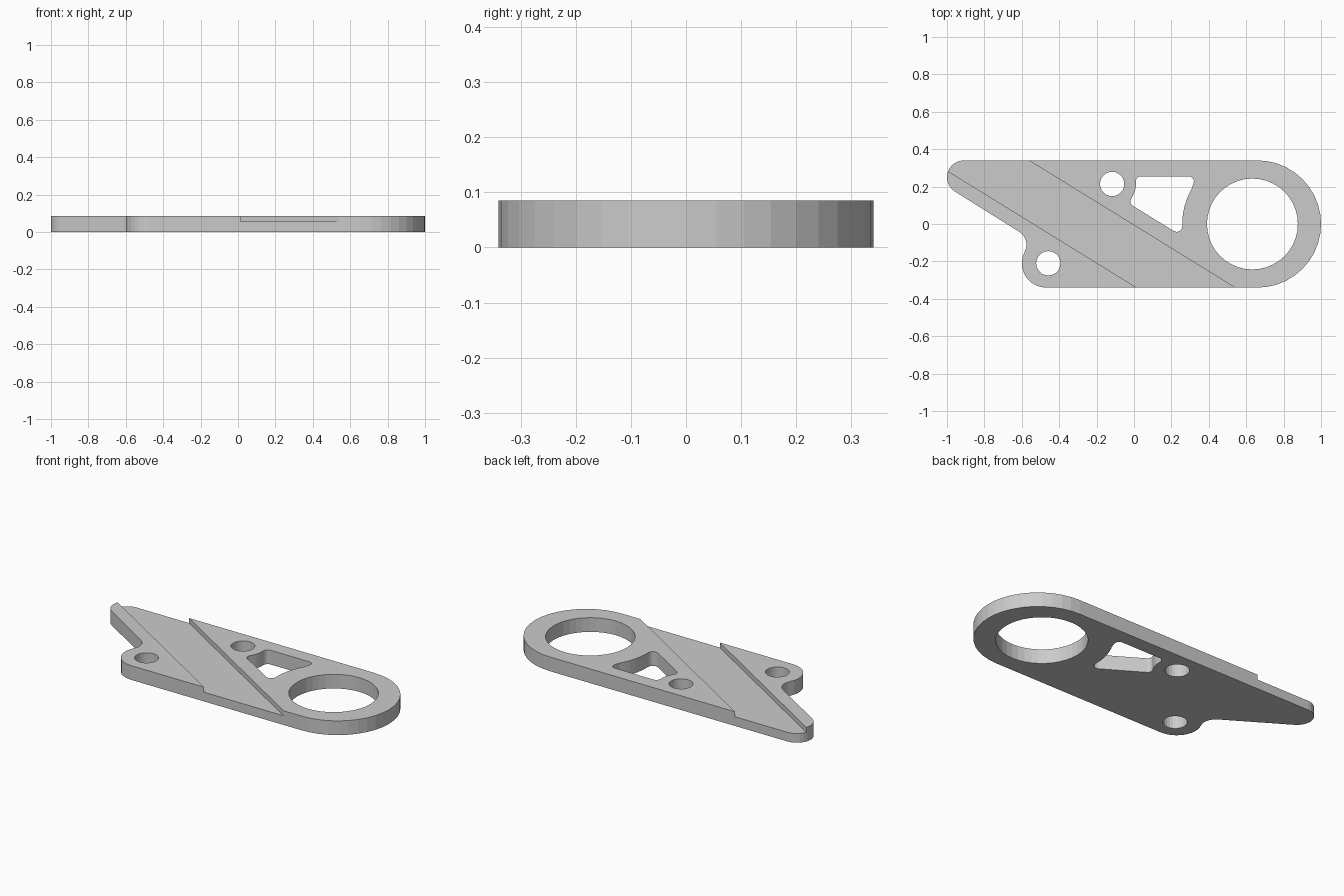
import bpy, bmesh
from math import cos, sin, radians

if "Cube" in bpy.data.objects:
    bpy.data.objects.remove(bpy.data.objects["Cube"])

H = 0.085          # plate thickness
GROOVE_Z = 0.055   # floor of the diagonal channel


def arc(cx, cy, r, a0, a1, n):
    """Points along an arc, angles in degrees."""
    return [(cx + r * cos(radians(a0 + (a1 - a0) * i / n)),
             cy + r * sin(radians(a0 + (a1 - a0) * i / n))) for i in range(n + 1)]


def circle(cx, cy, r, n):
    return arc(cx, cy, r, 0, 360, n)[:-1]


def prism(name, pts, z0, z1):
    """Closed profile extruded from z0 to z1."""
    bm = bmesh.new()
    face = bm.faces.new([bm.verts.new((x, y, z0)) for x, y in pts])
    ext = bmesh.ops.extrude_face_region(bm, geom=[face])
    top = [v for v in ext["geom"] if isinstance(v, bmesh.types.BMVert)]
    bmesh.ops.translate(bm, vec=(0, 0, z1 - z0), verts=top)
    bmesh.ops.recalc_face_normals(bm, faces=bm.faces)
    me = bpy.data.meshes.new(name)
    bm.to_mesh(me)
    bm.free()
    ob = bpy.data.objects.new(name, me)
    bpy.context.collection.objects.link(ob)
    return ob


# Plate outline, counter-clockwise: round end, pointed tip, inner fillet, lug
outline = (arc(0.66, 0, 0.34, -90, 90, 20)
           + arc(-0.91, 0.25, 0.09, 90, 238, 10)
           + arc(-0.655, -0.11, 0.08, 58, -28.4, 7)
           + arc(-0.47, -0.21, 0.13, 151.6, 270, 9))
plate = prism("bracket_plate", outline, 0, H)

# Rounded window between the small and large holes, clockwise
window = (arc(0.037, 0.228, 0.027, 180, 90, 5)
          + arc(0.293, 0.228, 0.027, 90, -28, 6)
          + arc(0.633, 0, 0.375, 150, 180, 6)
          + arc(0.228, -0.012, 0.03, 0, -122, 6)
          + arc(0.008, 0.12, 0.027, -122, -208, 5)
          + arc(-0.117, 0.214, 0.127, -28, 2, 4))

# Diagonal channel, sheared beyond both edges of the plate
slope = 0.617
groove = [(-1.2, 0.286 + 0.2 * slope), (0.17, 0.286 - 1.17 * slope),
          (0.70, -0.337 - 0.165 * slope), (-0.70, 0.34 + 0.138 * slope)]

cutters = [
    prism("large_hole_cutter", circle(0.633, 0, 0.243, 40), -0.1, 0.2),
    prism("upper_hole_cutter", circle(-0.117, 0.214, 0.065, 24), -0.1, 0.2),
    prism("lug_hole_cutter", circle(-0.458, -0.21, 0.065, 24), -0.1, 0.2),
    prism("window_cutter", window, -0.1, 0.2),
    prism("groove_cutter", groove, GROOVE_Z, 0.2),
]
for cutter in cutters:
    cutter.hide_render = True
    mod = plate.modifiers.new(cutter.name, 'BOOLEAN')
    mod.operation = 'DIFFERENCE'
    mod.solver = 'EXACT'
    mod.object = cutter

# Bake the cuts and drop the cutters
bpy.context.view_layer.objects.active = plate
for cutter in cutters:
    bpy.ops.object.modifier_apply(modifier=cutter.name)
    bpy.data.objects.remove(cutter)
